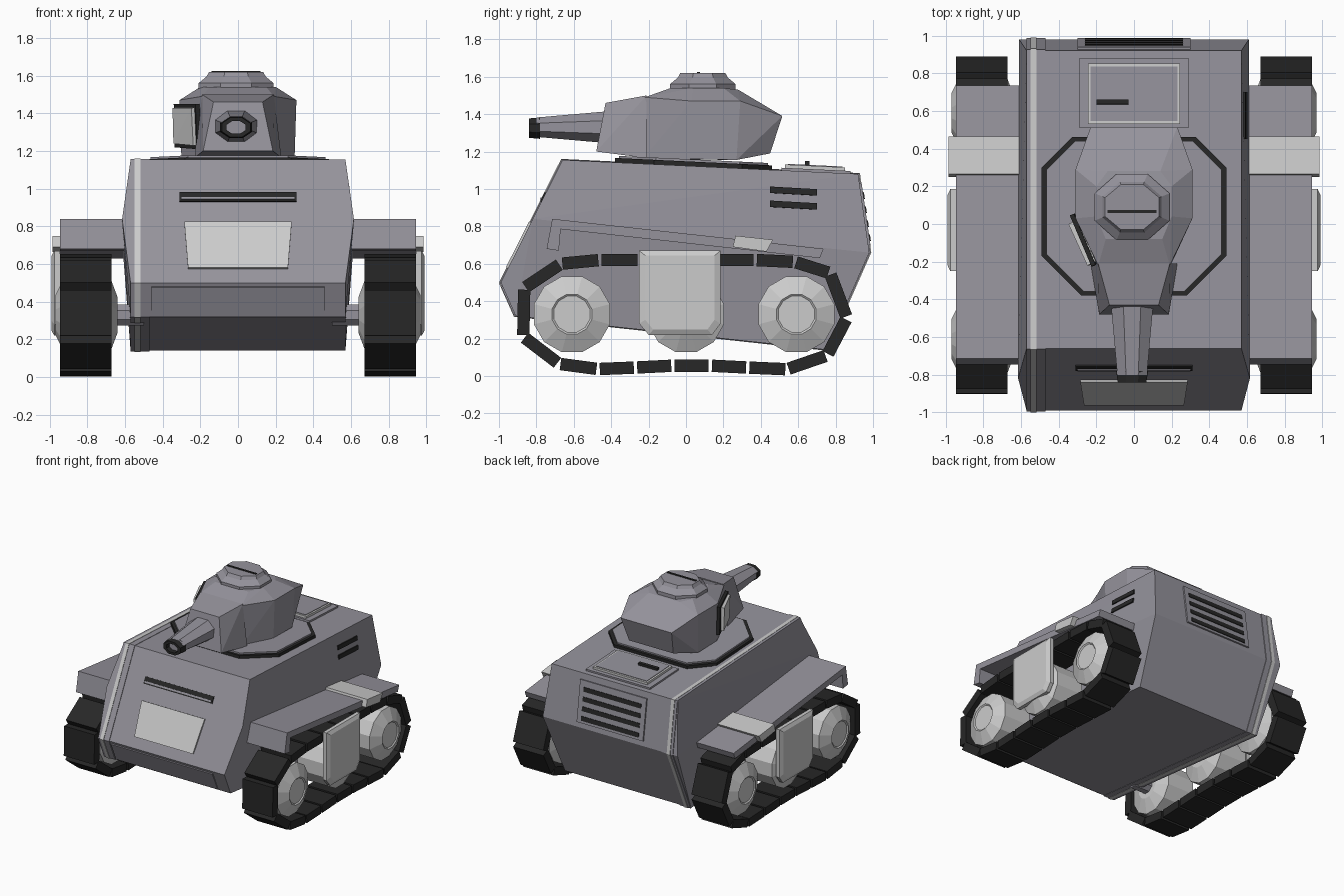
import bpy, bmesh, math
from mathutils import Vector

if "Cube" in bpy.data.objects:
    bpy.data.objects.remove(bpy.data.objects["Cube"])


def mat(name, c):
    m = bpy.data.materials.new(name)
    m.diffuse_color = (*c, 1)
    m.use_nodes = True
    m.node_tree.nodes["Principled BSDF"].inputs["Base Color"].default_value = m.diffuse_color
    return m


GREY = mat("armour_grey", (0.30, 0.29, 0.33))
LIGHT = mat("light_grey", (0.60, 0.60, 0.60))
DARK = mat("dark_rubber", (0.02, 0.02, 0.02))


def finish(name, bm, m):
    bmesh.ops.recalc_face_normals(bm, faces=bm.faces)
    me = bpy.data.meshes.new(name)
    bm.to_mesh(me)
    bm.free()
    me.materials.append(m)
    ob = bpy.data.objects.new(name, me)
    bpy.context.collection.objects.link(ob)
    return ob


def hull(name, pts, m):
    """Convex solid around points."""
    bm = bmesh.new()
    for p in pts:
        bm.verts.new(p)
    bmesh.ops.convex_hull(bm, input=bm.verts)
    bmesh.ops.delete(bm, geom=[v for v in bm.verts if not v.link_faces], context='VERTS')
    bmesh.ops.dissolve_limit(bm, angle_limit=0.02, verts=bm.verts, edges=bm.edges)
    return finish(name, bm, m)


def loft(name, pieces, m):
    """Each piece is a list of rings, bridged and capped; all go in one object."""
    bm = bmesh.new()
    for rings in pieces:
        vs = [[bm.verts.new(p) for p in r] for r in rings]
        n = len(vs[0])
        for a, b in zip(vs, vs[1:]):
            for i in range(n):
                bm.faces.new((a[i], a[(i + 1) % n], b[(i + 1) % n], b[i]))
        bm.faces.new(vs[0])
        bm.faces.new(vs[-1])
    return finish(name, bm, m)


def prism(prof, x0, x1):
    return [[(x, y, z) for y, z in prof] for x in (x0, x1)]


def mirrored(pts):
    return [(s * x, y, z) for x, y, z in pts for s in (1, -1)]


def slab(name, corners, t, m):
    """Thin plate centred on a surface polygon."""
    c = [Vector(p) for p in corners]
    n = (c[1] - c[0]).cross(c[2] - c[1]).normalized() * t
    return hull(name, [p + n for p in c] + [p - n for p in c], m)


def turned(c, rings, axis, n=8):
    """Rings of (distance, ra, rb) around an axis through c."""
    out = []
    for d, ra, rb in rings:
        r = []
        for i in range(n):
            a = 2 * math.pi * (i + .5) / n
            u, v = c[0] + ra * math.cos(a), c[1] + rb * math.sin(a)
            r.append({'x': (d, u, v), 'y': (u, d, v), 'z': (u, v, d)}[axis])
        out.append(r)
    return out


# surface positions on the hull
def front(x, z):
    return (x, -.66 - .504 * (1.155 - z), z) if z >= .5 else (x, -.99 + .45 * (.5 - z), z)


def rear(x, z, d=0):
    return (x, .92 + .143 * (1.08 - z) + d, z)


def deck(x, y, d=0):
    return (x, y, 1.155 - .0475 * (y + .66) + d)


def quad(f, x0, x1, a, b, x2=None, *d):
    x2 = x1 if x2 is None else x2
    return [f(x0, a, *d), f(x1, a, *d), f(x2, b, *d), f(-x2 if x0 == -x1 else x0, b, *d)]


# hull
hull("hull", mirrored([(.57, -.66, 1.155), (.57, .92, 1.08), (.615, -.819, .84), (.61, .98, .66),
                       (.57, -.99, .5), (.57, -.91, .32), (.57, .75, .14)]), GREY)
side = [(-.66, 1.155), (.92, 1.08), (.98, .66), (.75, .14), (-.91, .32), (-.99, .5)]
for name, x0, x1, k, m in (("hull_band", -.57, -.47, 1.006, GREY), ("hull_stripe", -.548, -.518, 1.011, LIGHT)):
    loft(name, [prism([(y * k, .65 + (z - .65) * k) for y, z in side], x0, x1)], m)

# front details
slab("front_slit", quad(front, -.31, .31, .98, .93), .008, DARK)
slab("front_slit_lip", quad(front, -.30, .30, .95, .938), .014, GREY)
slab("front_plate", quad(front, -.285, .285, .82, .575, .265), .012, LIGHT)
slab("lower_front_panel", quad(front, -.46, .46, .48, .33), .008, GREY)

# rear louvres
slab("rear_panel", quad(rear, -.30, .30, 1.03, .70), .012, GREY)
for i in range(4):
    z = .98 - i * .075
    slab("rear_louvre", quad(rear, -.26, .26, z, z - .035), .017, DARK)

# right side vents
for z in (.99, .915):
    x = .57 + .1 * (1.1 - z)
    slab("side_vent", [(x, .45, z + .022), (x, .70, z + .008), (x + .003, .70, z - .026), (x + .003, .45, z - .012)], .01, DARK)

# engine hatch on the deck
slab("hatch_frame", quad(deck, -.29, .29, .51, .88), .014, GREY)
slab("hatch_rim", quad(deck, -.245, .245, .53, .85, None, .018), .014, LIGHT)
slab("hatch_lid", quad(deck, -.23, .23, .545, .835, None, .022), .014, GREY)
slab("hatch_handle", quad(deck, -.2, -.03, .635, .66, None, .04), .016, DARK)

# turret ring
ring = [(.28, -.38), (.49, -.17), (.49, .30), (.33, .46)]
for name, k, d, m in (("turret_ring_base", 1, .012, DARK), ("turret_ring", .95, .024, GREY)):
    o = [deck(x * k, .04 + (y - .04) * k, d) for x, y in ring]
    slab(name, o + [(-x, y, z) for x, y, z in reversed(o)], .012, m)

# turret
hull("turret", mirrored([(.19, -.23, 1.16), (.30, .03, 1.16), (.30, .27, 1.155), (.2, .45, 1.19),
                         (.19, -.22, 1.49), (.31, .03, 1.47), (.31, .29, 1.47), (.23, .515, 1.39),
                         (.15, -.08, 1.54), (.2, .04, 1.54), (.2, .2, 1.54), (.14, .28, 1.53)]), GREY)
hull("gun_mantlet", mirrored([(.23, -.21, 1.165), (.19, -.21, 1.50), (.185, -.48, 1.20), (.13, -.43, 1.46)]), GREY)
cheek = [(-.325, .01, 1.43), (-.225, -.21, 1.43), (-.215, -.21, 1.23), (-.32, .01, 1.24)]
slab("cheek_frame", [(-.33, .05, 1.45), (-.215, -.22, 1.45), (-.205, -.22, 1.21), (-.325, .05, 1.22)], .012, DARK)
slab("cheek_plate", cheek, .025, LIGHT)

# gun
loft("gun_barrel", [turned((-.01, 1.33), [(-.42, .122, .092), (-.80, .085, .056)], 'y')], GREY)
loft("gun_muzzle", [turned((-.01, 1.325), [(-.78, .092, .062), (-.84, .082, .056), (-.84, .055, .036), (-.79, .055, .036)], 'y')], DARK)

# cupola
loft("cupola", [turned((-.01, .09), [(1.52, .215, .19), (1.56, .215, .19), (1.595, .17, .145), (1.62, .155, .13)], 'z')], GREY)
hull("cupola_slit", [(x, y, z) for x in (-.14, .12) for y in (.058, .075) for z in (1.6, 1.625)], DARK)

# running gear
joints = [(-.87, .21), (-.68, .065), (-.47, .037), (-.27, .045), (-.07, .055), (.13, .055), (.33, .045),
          (.54, .036), (.755, .11), (.86, .31), (.77, .55), (.58, .61), (.37, .62), (.17, .62),
          (-.05, .62), (-.25, .62), (-.46, .62), (-.67, .60), (-.865, .47)]
for s, tag in ((1, "right"), (-1, "left")):
    # track links
    links = []
    for a, b in zip(joints, joints[1:] + joints[:1]):
        a, b = Vector(a), Vector(b)
        d = (b - a).normalized()
        n = Vector((-d.y, d.x)) * .033
        a, b = a + d * .009, b - d * .009
        links.append(prism([a + n, b + n, b - n, a - n], s * .67, s * .945))
    loft(tag + "_track", links, DARK)
    # wheels and axles
    for y in (-.61, .0, .59):
        c = (y, .33)
        rim = [(.64, .1), (.68, .21), (.92, .21), (.968, .11), (.96, .1)]
        loft(tag + "_wheel", [turned(c, [(s * x, r, r) for x, r in rim], 'x', 12)], LIGHT)
        loft(tag + "_axle", [turned(c, [(s * .5, .06, .06), (s * .66, .06, .06)], 'x')], GREY)
    # fender with front lip
    loft(tag + "_fender", [prism([(-.715, .84), (.735, .68), (.715, .63), (-.67, .785), (-.68, .67), (-.745, .68)],
                                 s * .56, s * .945)], GREY)
    loft(tag + "_fender_strap", [prism([(.265, .75), (.465, .728), (.43, .665), (.25, .69)], s * .6, s * .985)], LIGHT)
    # hanging guard over the middle wheel
    guard = [(-.25, .67), (-.25, .28), (-.20, .22), (.14, .22), (.185, .28), (.185, .67)]
    inner = [(y * .85 - .005, .45 + (z - .45) * .88) for y, z in guard]
    g = prism(guard, s * .945, s * .975) + [[(s * .99, y, z) for y, z in inner]]
    loft(tag + "_wheel_guard", [g], LIGHT)
